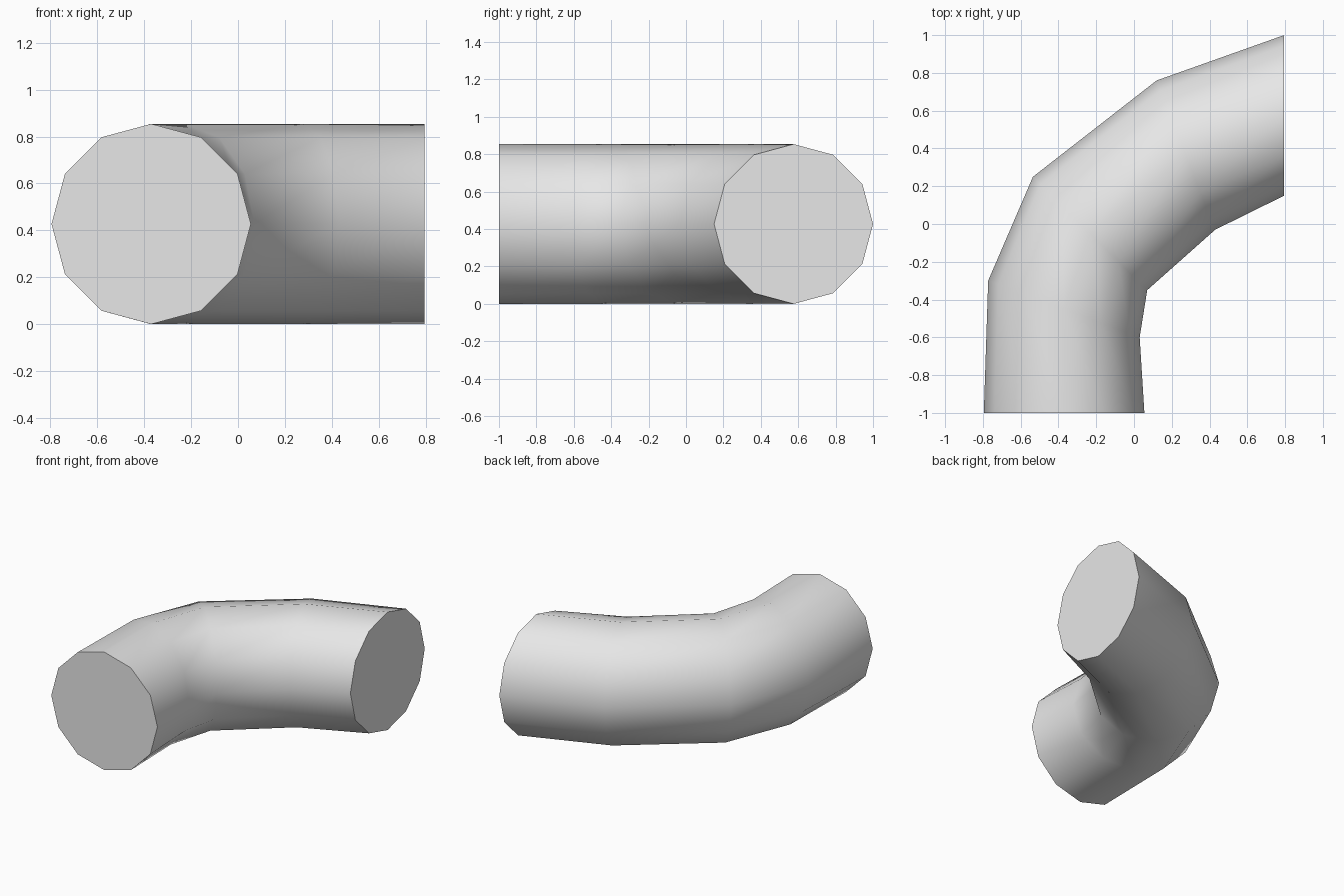
import bpy
import bmesh
from math import cos, sin, pi, radians
from mathutils import Vector

cube = bpy.data.objects.get("Cube")
if cube:
    bpy.data.objects.remove(cube, do_unlink=True)

# One plain grey for the whole part
grey = bpy.data.materials.new("light_grey")
grey.use_nodes = True
colour = (0.8, 0.8, 0.8, 1.0)
grey.diffuse_color = colour
grey.node_tree.nodes["Principled BSDF"].inputs["Base Color"].default_value = colour

SIDES = 12
RADIUS = 0.427

# Outer and inner side of the bend at each ring, from front to back
OUTER = [(-0.795, -1.0), (-0.772, -0.3), (-0.535, 0.25), (0.12, 0.76), (0.795, 1.0)]
INNER = [(0.055, -1.0), (0.03, -0.6), (0.07, -0.35), (0.43, -0.03), (0.795, 0.15)]

bm = bmesh.new()


def add_ring(outer, inner):
    """Upright polygon ring spanning the two sides of the bend."""
    a, b = Vector((*outer, RADIUS)), Vector((*inner, RADIUS))
    centre, half = (a + b) / 2, (b - a) / 2
    up = Vector((0, 0, RADIUS))
    return [bm.verts.new(centre + half * cos(t) + up * sin(t))
            for t in (2 * pi * i / SIDES for i in range(SIDES))]


rings = [add_ring(o, i) for o, i in zip(OUTER, INNER)]

# Tube wall
for r, s in zip(rings, rings[1:]):
    for i in range(SIDES):
        j = (i + 1) % SIDES
        bm.faces.new((r[i], r[j], s[j], s[i]))

# Flat end caps
bm.faces.new(rings[0])
bm.faces.new(rings[-1])
bmesh.ops.recalc_face_normals(bm, faces=bm.faces)

mesh = bpy.data.meshes.new("bent_pipe")
bm.to_mesh(mesh)
bm.free()
mesh.materials.append(grey)
pipe = bpy.data.objects.new("bent_pipe", mesh)
bpy.context.collection.objects.link(pipe)

# Smooth wall, sharp rims
bpy.ops.object.select_all(action="DESELECT")
pipe.select_set(True)
bpy.context.view_layer.objects.active = pipe
bpy.ops.object.shade_smooth_by_angle(angle=radians(50))
